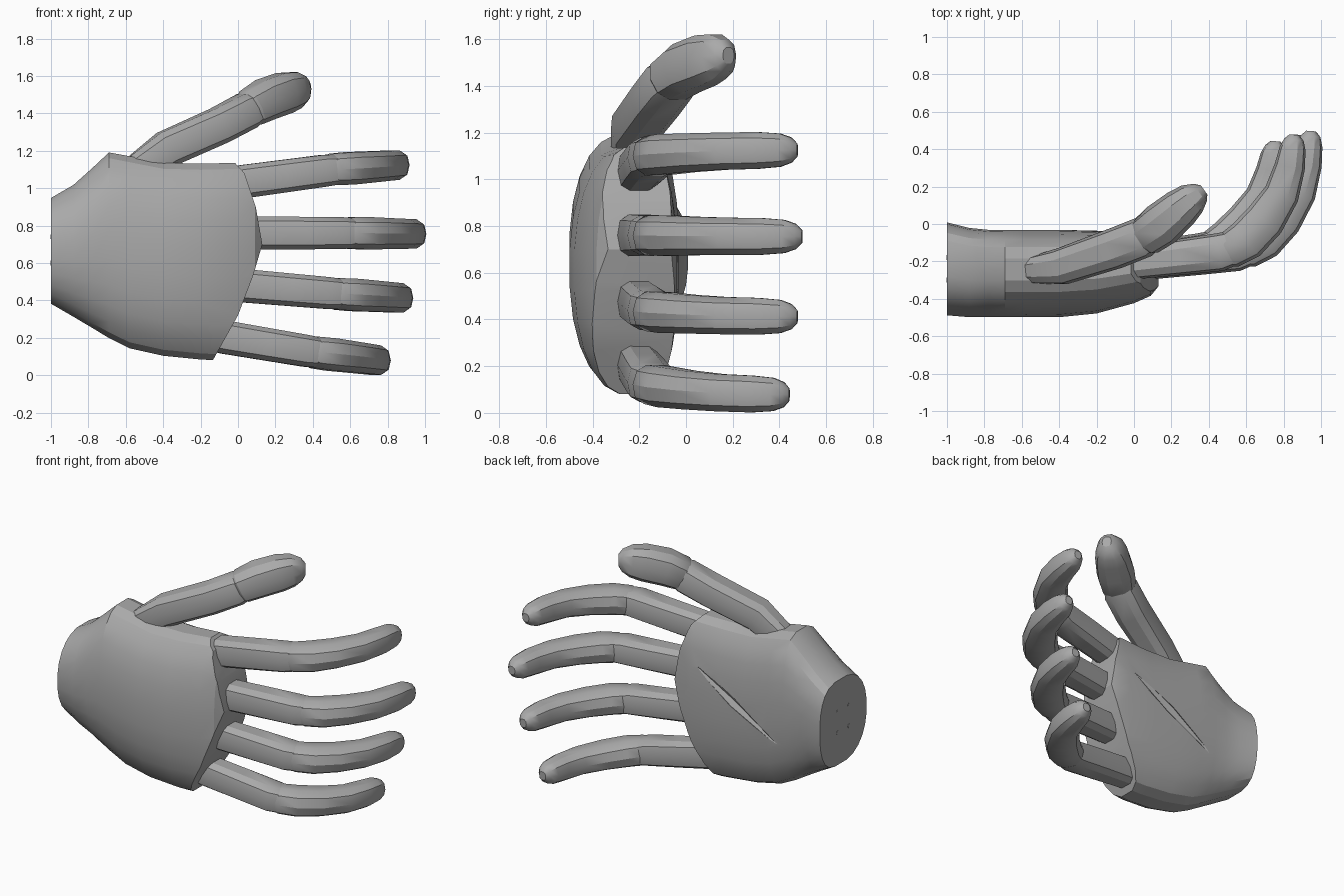
import bpy, bmesh, math
from mathutils import Vector

cube = bpy.data.objects.get("Cube")
if cube:
    bpy.data.objects.remove(cube, do_unlink=True)

grey = bpy.data.materials.new("plain grey")
grey.use_nodes = True
colour = (0.4, 0.4, 0.4, 1)
grey.diffuse_color = colour
grey.node_tree.nodes["Principled BSDF"].inputs["Base Color"].default_value = colour


def shade(obj, angle):
    bpy.ops.object.select_all(action='DESELECT')
    obj.select_set(True)
    bpy.context.view_layer.objects.active = obj
    bpy.ops.object.shade_smooth_by_angle(angle=math.radians(angle))


def finish(name, bm, angle=30):
    bmesh.ops.recalc_face_normals(bm, faces=bm.faces)
    mesh = bpy.data.meshes.new(name)
    bm.to_mesh(mesh)
    bm.free()
    mesh.materials.append(grey)
    obj = bpy.data.objects.new(name, mesh)
    bpy.context.collection.objects.link(obj)
    shade(obj, angle)
    return obj


def oval(n, power):
    """Unit superellipse points."""
    pts = []
    for i in range(n):
        a = math.tau * (i + 0.5) / n
        c, s = math.cos(a), math.sin(a)
        pts.append((math.copysign(abs(c) ** (2 / power), c),
                    math.copysign(abs(s) ** (2 / power), s)))
    return pts


def loft(rings):
    bm = bmesh.new()
    loops = [[bm.verts.new(p) for p in ring] for ring in rings]
    n = len(loops[0])
    for a, b in zip(loops, loops[1:]):
        for i in range(n):
            j = (i + 1) % n
            bm.faces.new((a[i], a[j], b[j], b[i]))
    bm.faces.new(loops[0])
    bm.faces.new(loops[-1])
    return bm


def limb(name, path, sides=10, power=2.5):
    """Tube along (point, half width, half depth) stations."""
    rings = []
    pts = [Vector(p) for p, w, d in path]
    for i, (p, w, d) in enumerate(path):
        t = (pts[min(i + 1, len(pts) - 1)] - pts[max(i - 1, 0)]).normalized()
        side = Vector((0, 0, 1))
        side = (side - t * side.dot(t)).normalized()
        depth = t.cross(side)
        rings.append([pts[i] + side * w * u + depth * d * v
                      for u, v in oval(sides, power)])
    return finish(name, loft(rings))


# Palm: sections along x as (x, low z, high z, back y, palm y)
sections = [(-1, .38, .95, -.49, .01), (-.88, .31, 1.02, -.5, -.02),
            (-.78, .25, 1.11, -.5, -.03), (-.69, .195, 1.195, -.5, -.03),
            (-.58, .14, 1.175, -.5, -.03),
            (-.4, .1, 1.14, -.5, -.03), (-.2, .08, 1.135, -.48, -.035),
            (0, .07, 1.14, -.425, -.04), (.09, .07, 1.14, -.385, -.05),
            (.15, .07, 1.14, -.31, -.07)]
rings = []
for x, z0, z1, y0, y1 in sections:
    ring = []
    for u, v in oval(24, 2.2):
        if v > 0:
            v **= 0.58        # flatter on the palm side
        ring.append(((x, (y0 + y1) / 2 + v * (y1 - y0) / 2,
                      (z0 + z1) / 2 + u * (z1 - z0) / 2)))
    rings.append(ring)
bm = loft(rings)
# Rounded knuckle end, trimmed along an outline of (x, z)
outline = [(-.14, .07), (0, .32), (.08, .53), (.13, .7), (.095, .9), (.035, 1.08), (-.03, 1.15)]
for (xa, za), (xb, zb) in zip(outline, outline[1:]):
    cut = bmesh.ops.bisect_plane(bm, geom=bm.verts[:] + bm.edges[:] + bm.faces[:],
                                 plane_co=(xa, 0, za), plane_no=(zb - za, 0, xa - xb),
                                 clear_outer=True)
    rim = [e for e in cut["geom_cut"] if isinstance(e, bmesh.types.BMEdge)]
    bmesh.ops.holes_fill(bm, edges=rim, sides=0)
palm = finish("palm", bm, 35)

# Shallow diagonal crease carved in the palm
start, end = Vector((.05, -.045, .9)), Vector((-.7, -.035, .45))
middle = start.lerp(end, .5)
across = Vector((.4, 0, -.6)).normalized() * .035
bm = bmesh.new()
diamond = [bm.verts.new(p) for p in (start, middle + across, end, middle - across)]
for tip in (middle + Vector((0, -.02, 0)), middle + Vector((0, .1, 0))):
    apex = bm.verts.new(tip)
    for i in range(4):
        bm.faces.new((diamond[i], diamond[(i + 1) % 4], apex))
cutter = finish("crease_cutter", bm)
cutter.hide_render = True
groove = palm.modifiers.new("crease", 'BOOLEAN')
groove.operation, groove.object, groove.solver = 'DIFFERENCE', cutter, 'EXACT'
bpy.context.view_layer.objects.active = palm
bpy.ops.object.modifier_apply(modifier="crease")
bpy.data.objects.remove(cutter, do_unlink=True)
shade(palm, 22)

# Wrist bolts
for i, (y, z) in enumerate((y, z) for y in (-.3, -.18) for z in (.6, .74)):
    bpy.ops.mesh.primitive_cylinder_add(vertices=10, radius=.013, depth=.008,
                                        location=(-.998, y, z),
                                        rotation=(0, math.pi / 2, 0))
    bolt = bpy.context.object
    bolt.name = f"wrist_bolt_{i + 1}"
    bolt.data.materials.append(grey)

# Fingers: shared side profile as (x, y, half width, half depth)
lower = [(-.02, -.22, .085, .082), (.12, -.205, .092, .088), (.35, -.175, .09, .097),
         (.55, -.15, .088, .102), (.62, -.125, .082, .095), (.66, -.09, .06, .07)]
upper = [(.55, -.16, .06, .07), (.6, -.14, .088, .1), (.69, -.085, .09, .112),
         (.79, .025, .086, .11), (.88, .17, .083, .095), (.923, .32, .082, .082),
         (.938, .42, .074, .07), (.945, .47, .056, .052), (.947, .497, .028, .026)]
# name, x shift, y shift at tip, root z, joint z, tip z
fingers = [("index", -.09, -.02, 1.03, 1.10, 1.125), ("middle", 0, 0, .76, .76, .755),
           ("ring", -.07, -.02, .48, .435, .412), ("little", -.19, -.055, .21, .122, .078)]
for name, dx, dy, root, joint, tip in fingers:
    def place(profile):
        path = []
        for x, y, w, d in profile:
            if x < .6:
                z = root + (joint - root) * (x - .08) / .52
            else:
                z = joint + (tip - joint) * (x - .6) / .345
            path.append(((x + dx, y + dy * max(0, y + .1) / .6, z), w, d))
        return path
    limb(name + "_finger_lower", place(lower), power=3)
    limb(name + "_finger_upper", place(upper))

# Thumb
limb("thumb_lower", [((-.53, -.245, 1.1), .09, .075), ((-.38, -.225, 1.21), .1, .1),
                     ((-.1, -.13, 1.335), .1, .11), ((.05, -.07, 1.415), .1, .11),
                     ((.12, -.03, 1.45), .075, .085)], power=2.8)
limb("thumb_upper", [((.01, -.09, 1.39), .06, .06), ((.07, -.06, 1.43), .103, .11),
                     ((.15, .0, 1.475), .113, .12), ((.25, .085, 1.51), .113, .108),
                     ((.31, .135, 1.525), .1, .09), ((.355, .168, 1.53), .07, .058),
                     ((.375, .182, 1.53), .035, .03)])
